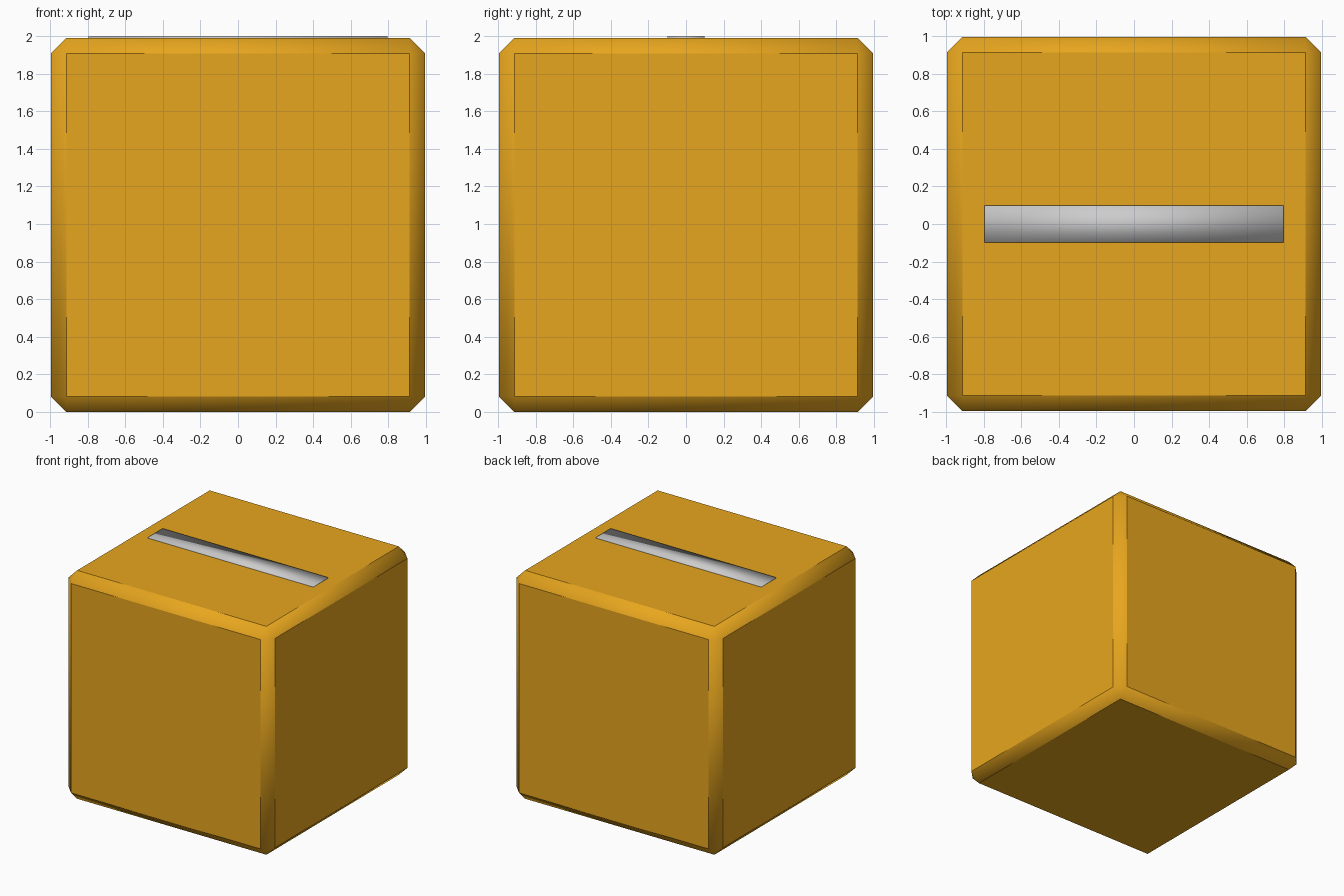
import bpy
import math

if "Cube" in bpy.data.objects:
    bpy.data.objects.remove(bpy.data.objects["Cube"])


def box(name, size, center):
    bpy.ops.mesh.primitive_cube_add(size=1, location=center)
    obj = bpy.context.object
    obj.name = name
    obj.scale = size
    bpy.ops.object.transform_apply(location=False, rotation=False, scale=True)
    return obj


# Body: cube with single-segment chamfers; flat main faces, chamfers blending at corners
SIDE = 1.99
body = box("block_body", (SIDE, SIDE, SIDE), (0, 0, SIDE / 2))
bevel = body.modifiers.new("chamfer", 'BEVEL')
bevel.width = 0.083
bevel.segments = 1
bpy.ops.object.modifier_apply(modifier="chamfer")
bpy.ops.object.shade_smooth_by_angle(angle=math.radians(40))

gold = bpy.data.materials.new("golden_yellow")
gold.diffuse_color = (0.80, 0.38, 0.013, 1)
gold.use_nodes = True
gold.node_tree.nodes["Principled BSDF"].inputs["Base Color"].default_value = gold.diffuse_color
body.data.materials.append(gold)

# Slot: thin grey strip standing just proud of the top, fully smooth shaded
slot = box("coin_slot", (1.592, 0.199, 0.02), (0, 0, 1.99))
bpy.ops.object.shade_smooth()
